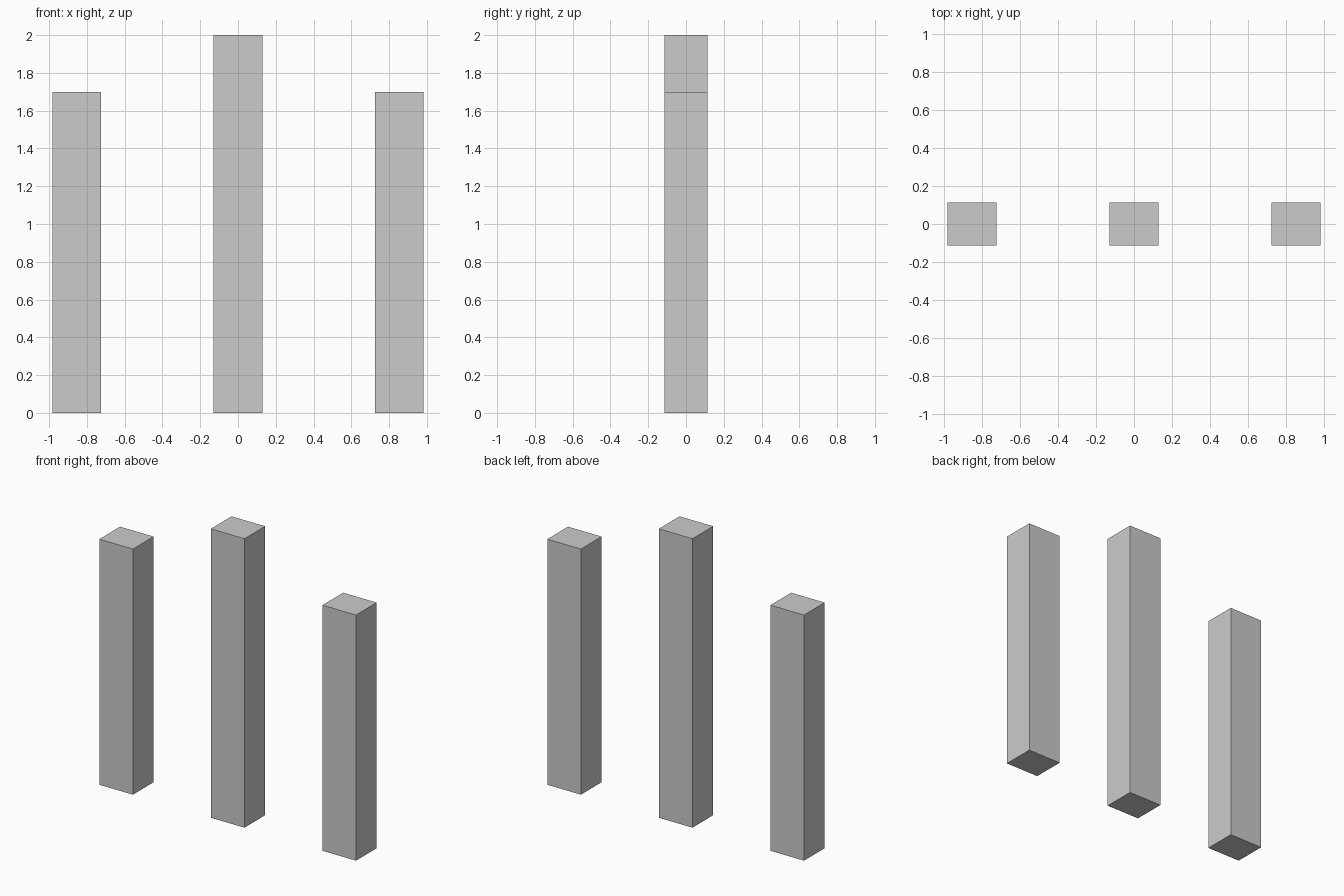
import bpy

if "Cube" in bpy.data.objects:
    bpy.data.objects.remove(bpy.data.objects["Cube"])

WIDTH, DEPTH = 0.257, 0.226
SPACING = 0.854


def pillar(name, x, height):
    """Rectangular pillar standing on the ground."""
    bpy.ops.mesh.primitive_cube_add(size=1, location=(x, 0, height / 2))
    obj = bpy.context.object
    obj.name = name
    obj.scale = (WIDTH, DEPTH, height)
    bpy.ops.object.transform_apply(location=False, rotation=False, scale=True)
    return obj


# Tall centre pillar flanked by two shorter ones
pillar("centre_pillar", 0, 2.0)
for side, sign in (("left", -1), ("right", 1)):
    pillar(f"{side}_pillar", sign * SPACING, 1.7)
